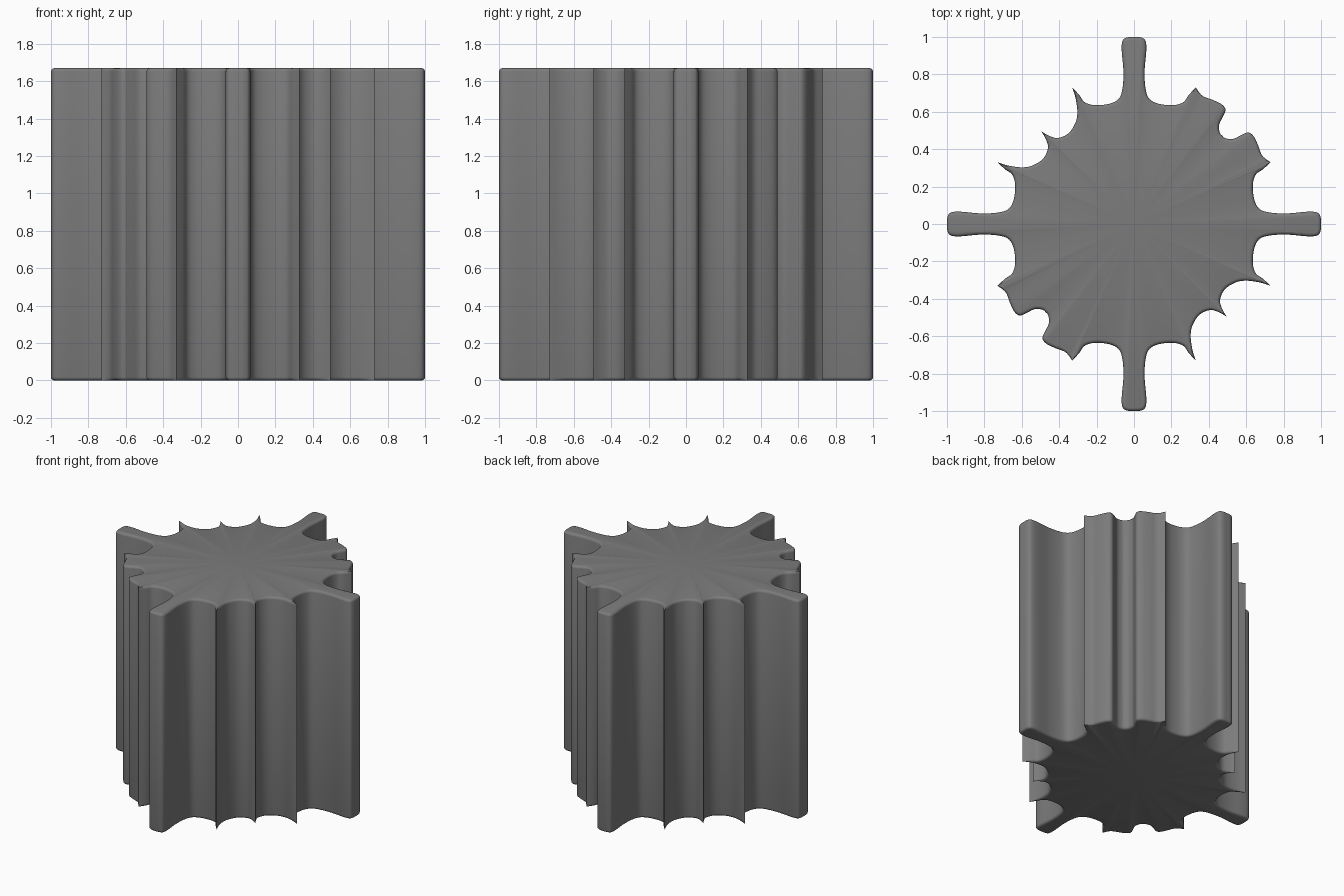
import bpy, bmesh, math
from mathutils import Vector

if "Cube" in bpy.data.objects:
    bpy.data.objects.remove(bpy.data.objects["Cube"])

HEIGHT, RIM = 1.67, 0.018

# Half-profiles (x, y); each ends on its own mirror axis
ARM = [(0.33, 0.73), (0.293, 0.69), (0.262, 0.65), (0.20, 0.635), (0.115, 0.648),
       (0.07, 0.69), (0.056, 0.80), (0.066, 0.93), (0.060, 0.982), (0.035, 0.998), (0.0, 1.0)]
BUMP = [(0.33, 0.73), (0.365, 0.686), (0.42, 0.664), (0.47, 0.639), (0.489, 0.61),
        (0.474, 0.572), (0.455, 0.53), (0.458, 0.49), (0.472, 0.472)]
SCOOP = [(-0.33, 0.73), (-0.312, 0.67), (-0.303, 0.60), (-0.312, 0.545),
         (-0.348, 0.487), (-0.405, 0.46), (-0.455, 0.472), (-0.495, 0.495)]


def mirror_on(pts, fn):
    """Append the mirrored half; drop the shared point if it repeats."""
    other = [fn(p) for p in reversed(pts)]
    if (Vector(other[0]) - Vector(pts[-1])).length < 1e-4:
        other = other[1:]
    return pts + other


def smooth(pts, steps=5):
    """Catmull-Rom through the points, last point left out."""
    p = [Vector(q) for q in pts]
    p = [2 * p[0] - p[1]] + p + [2 * p[-1] - p[-2]]
    out = []
    for i in range(1, len(p) - 2):
        a, b, c, d = p[i - 1:i + 3]
        for k in range(steps):
            t = k / steps
            out.append(0.5 * (2 * b + (c - a) * t + (2 * a - 5 * b + 4 * c - d) * t * t
                              + (3 * b - a - 3 * c + d) * t ** 3))
    return out


def turn(pts, quarters):
    for _ in range(quarters):
        pts = [Vector((-q[1], q[0])) for q in pts]
    return pts


# Counter-clockwise pieces, running from spike to spike
arm = smooth(mirror_on(ARM, lambda q: (-q[0], q[1])))
bump = smooth(mirror_on(BUMP, lambda q: (q[1], q[0]))[::-1])
scoop_a = smooth(SCOOP)
scoop_b = smooth([(-y, -x) for x, y in reversed(SCOOP)])
pieces = [turn(arm, 3), bump, arm, scoop_a, scoop_b]
pieces += [turn(p, 2) for p in pieces]
outline = [q for p in pieces for q in p]
spikes = [p[0] for p in pieces]


def inset(pts, d):
    """Move inward by d, fading to nothing at the sharp spikes."""
    out = []
    n = len(pts)
    for i, q in enumerate(pts):
        e1 = (q - pts[i - 1]).normalized()
        e2 = (pts[(i + 1) % n] - q).normalized()
        n1, n2 = Vector((-e1.y, e1.x)), Vector((-e2.y, e2.x))
        fade = min(1, min((q - s).length for s in spikes) / 0.09)
        out.append(q + (n1 + n2) / max(1 + n1.dot(n2), 0.5) * d * fade)
    return out


# Extruded body with rounded top and bottom rims
bm = bmesh.new()
levels = []
for k in range(4):
    a = math.pi / 2 * k / 3
    levels.append((RIM * (1 - math.sin(a)), RIM * (1 - math.cos(a))))
levels = [(d, z) for (d, _), (_, z) in zip(levels, levels)]
levels += [(d, HEIGHT - z) for d, z in reversed(levels)]
rings = [[bm.verts.new((q.x, q.y, z)) for q in inset(outline, d)] for d, z in levels]
n = len(outline)
for lo, hi in zip(rings, rings[1:]):
    for i in range(n):
        j = (i + 1) % n
        bm.faces.new((lo[i], lo[j], hi[j], hi[i]))

# Flat ends fanned from the centre
base, top = bm.verts.new((0, 0, 0)), bm.verts.new((0, 0, HEIGHT))
for i in range(n):
    j = (i + 1) % n
    bm.faces.new((base, rings[0][j], rings[0][i]))
    bm.faces.new((top, rings[-1][i], rings[-1][j]))

mesh = bpy.data.meshes.new("finned_column")
bm.to_mesh(mesh)
bm.free()
dark = bpy.data.materials.new("dark_grey")
dark.diffuse_color = (0.2, 0.2, 0.2, 1)
dark.use_nodes = True
dark.node_tree.nodes["Principled BSDF"].inputs["Base Color"].default_value = dark.diffuse_color
mesh.materials.append(dark)
column = bpy.data.objects.new("finned_column", mesh)
bpy.context.collection.objects.link(column)
bpy.context.view_layer.objects.active = column
column.select_set(True)
bpy.ops.object.shade_smooth_by_angle(angle=math.radians(40))
